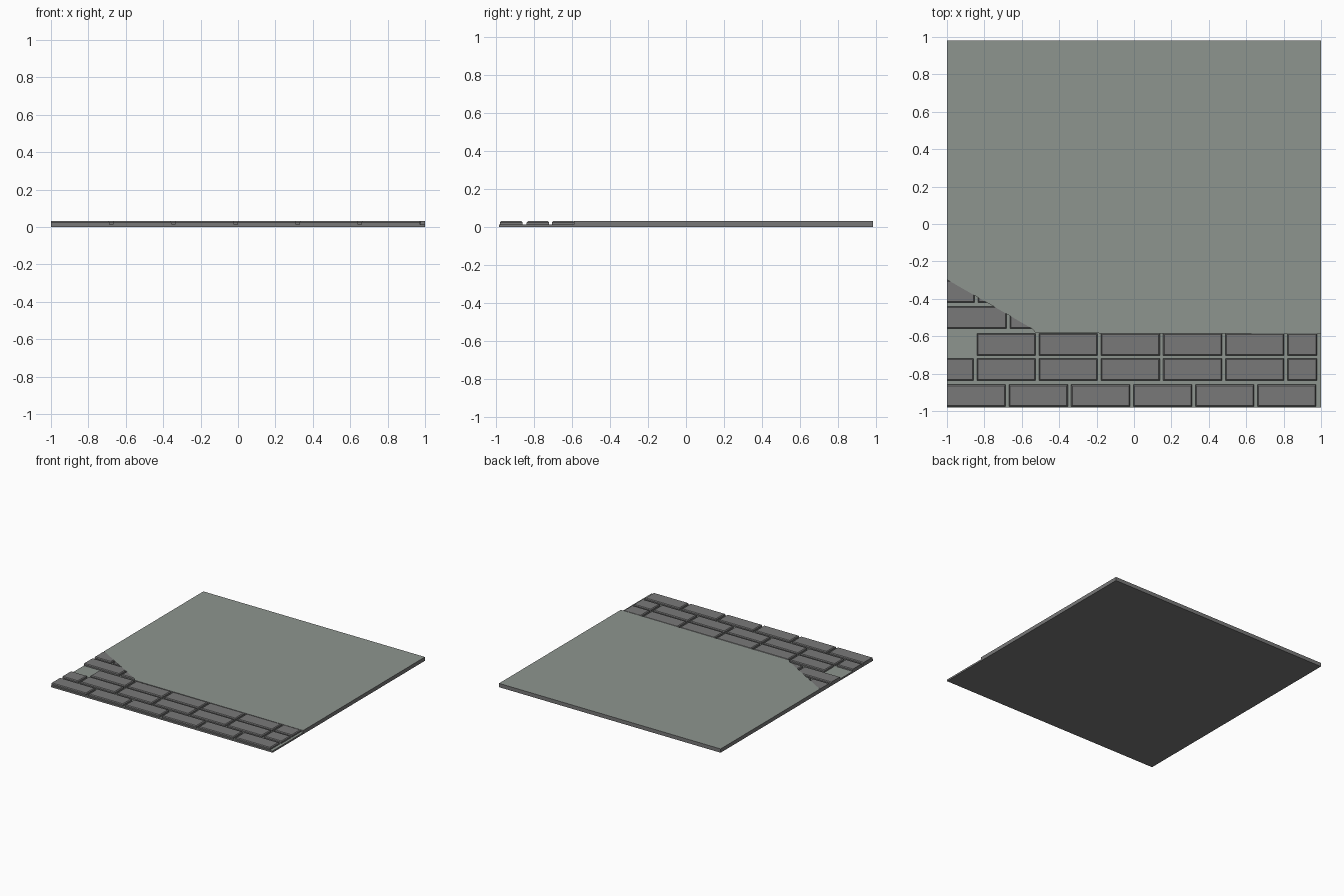
import bpy, bmesh
from mathutils import Vector

if "Cube" in bpy.data.objects:
    bpy.data.objects.remove(bpy.data.objects["Cube"])

H, FLOOR, HY = 0.031, 0.014, 0.982      # full height, mortar level, half depth


def material(name, rgb):
    m = bpy.data.materials.new(name)
    m.diffuse_color = (*rgb, 1)
    m.use_nodes = True
    m.node_tree.nodes["Principled BSDF"].inputs["Base Color"].default_value = m.diffuse_color
    return m


grey = material("grey_brick", (0.19, 0.19, 0.19))
green = material("grey_green_plaster", (0.27, 0.30, 0.275))


def finish(bm, name, mats):
    bmesh.ops.recalc_face_normals(bm, faces=bm.faces)
    me = bpy.data.meshes.new(name)
    for m in mats:
        me.materials.append(m)
    # second material goes on upward faces
    for f in bm.faces:
        f.normal_update()
        f.material_index = 1 if len(mats) > 1 and f.normal.z > 0.9 else 0
    bm.to_mesh(me)
    bm.free()
    ob = bpy.data.objects.new(name, me)
    bpy.context.collection.objects.link(ob)
    return ob


def prism(name, outline, z0, z1):
    bm = bmesh.new()
    face = bm.faces.new([bm.verts.new((x, y, z0)) for x, y in outline])
    r = bmesh.ops.extrude_face_region(bm, geom=[face])
    for v in r["geom"]:
        if isinstance(v, bmesh.types.BMVert):
            v.co.z = z1
    return finish(bm, name, [grey, green])


# plane of the broken plaster corner
A, B = Vector((-1, -0.297, 0)), Vector((-0.545, -0.559, 0))
CUT_N = Vector((A.y - B.y, B.x - A.x, 0)).normalized()


def clip(bm, co, no):
    geom = bm.verts[:] + bm.edges[:] + bm.faces[:]
    bmesh.ops.bisect_plane(bm, geom=geom, plane_co=co, plane_no=no, clear_outer=True)
    bmesh.ops.holes_fill(bm, edges=[e for e in bm.edges if e.is_boundary])


def brick(name, x0, x1, y0, y1, cut=False):
    bm = bmesh.new()
    bmesh.ops.create_cube(bm, size=1)
    for v in bm.verts:
        v.co.x = x1 if v.co.x > 0 else x0
        v.co.y = y1 if v.co.y > 0 else y0
        v.co.z = H if v.co.z > 0 else FLOOR - 0.004
    top = [e for e in bm.edges if all(v.co.z > H - 0.001 for v in e.verts)]
    bmesh.ops.bevel(bm, geom=top, offset=0.006, segments=1, affect='EDGES')
    if x0 < -1:
        clip(bm, Vector((-1, 0, 0)), Vector((-1, 0, 0)))
    if cut:
        clip(bm, A, CUT_N)
    finish(bm, name, [grey])


# backing slab whose top is the mortar level
prism("mortar_slab", [(-1, -HY), (1, -HY), (1, HY), (-1, HY)], 0, FLOOR)
# plaster with the broken corner
prism("plaster", [(-1, A.y), (B.x, B.y), (-0.525, -0.583), (1, -0.588),
                  (1, HY), (-1, HY)], FLOOR, H)

# brick courses: bottom y, first x, first brick index, count, cut by plaster edge
PITCH, L, W = 0.332, 0.314, 0.118
courses = [(-0.977, -1.0, 0, 6, False),
           (-0.837, -1.172, 0, 7, False),
           (-0.704, -1.172, 1, 7, False),
           (-0.559, -0.995, 0, 2, True),
           (-0.420, -1.166, 0, 2, True)]
for r, (y, x, first, last, cut) in enumerate(courses):
    for i in range(first, last):
        x0 = x + i * PITCH
        if i == 0 and x0 > -1.01:
            x0 = -1.01
        brick(f"brick_{r}_{i}", x0, min(x + i * PITCH + L, 0.979), y, y + W, cut)
